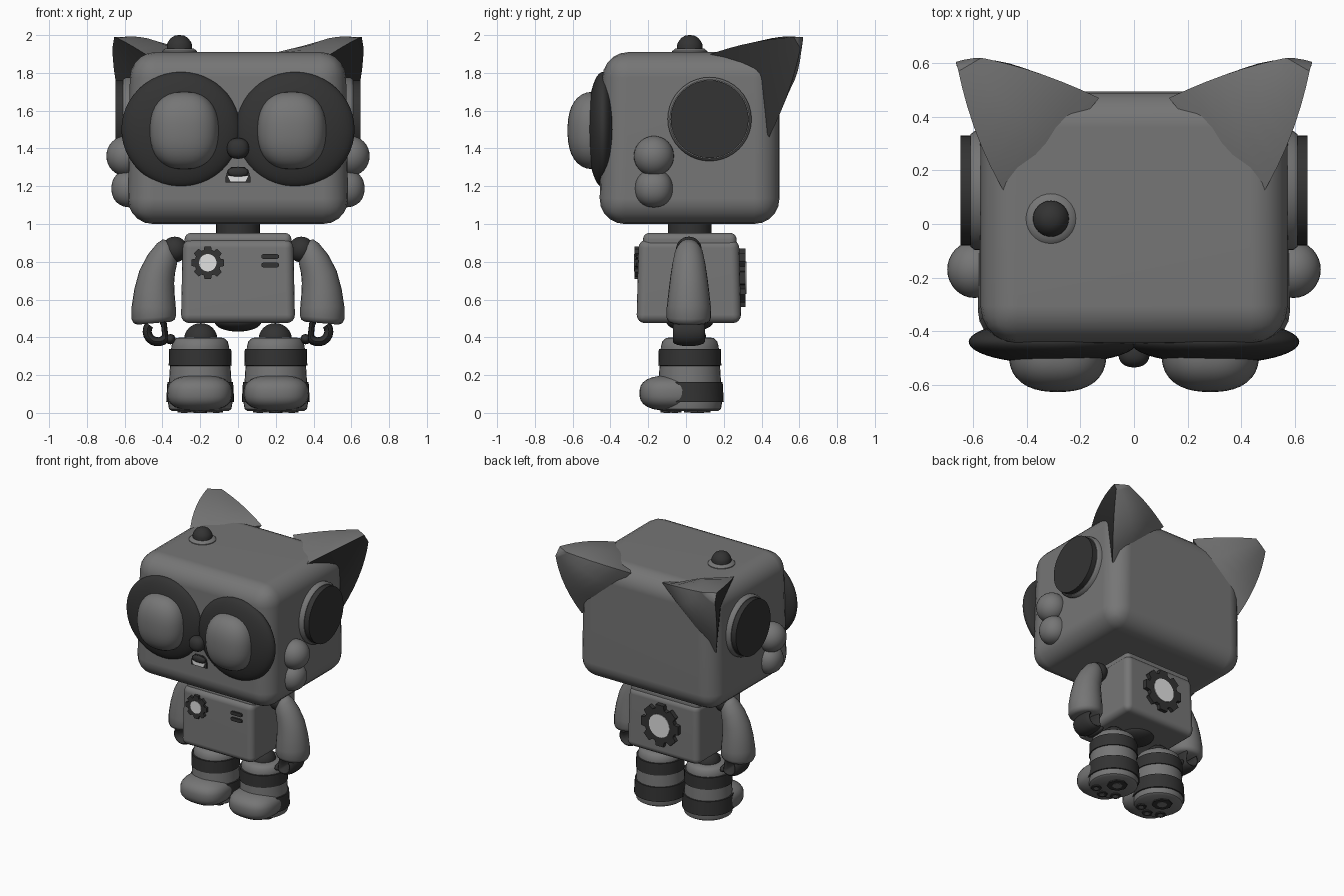
import bpy, bmesh, math
from mathutils import Vector

if "Cube" in bpy.data.objects:
    bpy.data.objects.remove(bpy.data.objects["Cube"])


def material(name, value):
    m = bpy.data.materials.new(name)
    m.diffuse_color = (value, value, value, 1)
    m.use_nodes = True
    m.node_tree.nodes["Principled BSDF"].inputs["Base Color"].default_value = m.diffuse_color
    return m


GREY = material("mid_grey", 0.18)
DARK = material("dark_grey", 0.033)
LIGHT = material("light_grey", 0.75)


def finish(name, bm, *mats, angle=40):
    bmesh.ops.recalc_face_normals(bm, faces=bm.faces)
    me = bpy.data.meshes.new(name)
    bm.to_mesh(me)
    bm.free()
    ob = bpy.data.objects.new(name, me)
    bpy.context.collection.objects.link(ob)
    for m in mats:
        me.materials.append(m)
    bpy.ops.object.select_all(action='DESELECT')
    ob.select_set(True)
    bpy.context.view_layer.objects.active = ob
    bpy.ops.object.shade_smooth_by_angle(angle=math.radians(angle))
    return ob


def blob(name, centre, radii, mat, p=2, seg=32):
    """Ellipsoid; a higher p makes it squarer."""
    bm = bmesh.new()
    bmesh.ops.create_uvsphere(bm, u_segments=seg, v_segments=seg // 2, radius=1)
    for v in bm.verts:
        k = sum(abs(c) ** p for c in v.co) ** (1 / p)
        v.co = Vector(c + r * n / k for c, r, n in zip(centre, radii, v.co))
    return finish(name, bm, mat, angle=60)


def round_box(name, lo, hi, radius, mat, taper=None, seg=4):
    bm = bmesh.new()
    bmesh.ops.create_cube(bm, size=1)
    for v in bm.verts:
        v.co = Vector(a + (b - a) * (n + 0.5) for a, b, n in zip(lo, hi, v.co))
        if taper:
            taper(v)
    bmesh.ops.bevel(bm, geom=bm.edges[:], offset=radius, segments=seg,
                    profile=0.5, affect='EDGES')
    ob = finish(name, bm, mat)
    ob.modifiers.new("normals", 'WEIGHTED_NORMAL').keep_sharp = True
    return ob


def loft(rings):
    bm = bmesh.new()
    rows = [[bm.verts.new(p) for p in ring] for ring in rings]
    n = len(rows[0])
    for a, b in zip(rows, rows[1:]):
        for i in range(n):
            bm.faces.new((a[i], a[(i + 1) % n], b[(i + 1) % n], b[i]))
    bm.faces.new(rows[0])
    bm.faces.new(rows[-1])
    return bm


def lathe(name, centre, profile, mat, axis='z', n=32):
    """profile holds (radius, height along the axis)."""
    rings = []
    for r, h in profile:
        ring = []
        for i in range(n):
            a = 2 * math.pi * i / n
            c, s = r * math.cos(a), r * math.sin(a)
            o = Vector((c, s, h)) if axis == 'z' else Vector((h, c, s))
            ring.append(Vector(centre) + o)
        rings.append(ring)
    return finish(name, loft(rings), mat)


def plate(name, pts, y0, y1, mat):
    """Outline in x and z, given depth along y."""
    return finish(name, loft([[(x, y, z) for x, z in pts] for y in (y0, y1)]), mat, angle=25)


def circle(x, z, r, n=24):
    return [(x + r * math.cos(2 * math.pi * i / n), z + r * math.sin(2 * math.pi * i / n))
            for i in range(n)]


def gear(x, z, r):
    pts = []
    for t in range(8):
        for da, k in ((-0.3, 0.8), (-0.2, 1), (0.2, 1), (0.3, 0.8)):
            a = math.pi / 4 * t + da
            pts.append((x + k * r * math.cos(a), z + k * r * math.sin(a)))
    return pts


# Head, slightly narrower at top and bottom
def head_taper(v):
    v.co.x *= 0.975 if v.co.z > 1.5 else 1.0
    if v.co.z > 1.5 and v.co.y < 0:
        v.co.y += 0.02


round_box("head", (-0.585, -0.46, 1.0), (0.585, 0.495, 1.91), 0.135, GREY, head_taper, 5)
lathe("antenna_base", (-0.31, 0.02, 0), [(0.093, 1.89), (0.093, 1.915), (0.075, 1.93)], GREY)
lathe("antenna_knob", (-0.31, 0.02, 0),
      [(0.067, 1.92), (0.067, 1.95), (0.06, 1.965), (0.045, 1.985), (0.025, 1.997), (0.004, 2.0)], DARK)

# Nose and mouth
blob("nose", (0, -0.485, 1.40), (0.058, 0.05, 0.055), DARK, 2.3)
plate("mouth", [(-0.065, 1.22), (0.065, 1.22), (0.065, 1.25), (0.055, 1.285), (0.035, 1.302),
                (-0.035, 1.302), (-0.055, 1.285), (-0.065, 1.25)], -0.466, -0.45, DARK)
plate("teeth", [(-0.04, 1.225), (0.04, 1.225), (0.055, 1.255), (-0.055, 1.255)], -0.471, -0.46, LIGHT)
blob("tongue", (0, -0.462, 1.275), (0.055, 0.02, 0.026), DARK, 2.5, 16)


def bezier(a, b, c, t):
    a, b, c = Vector(a), Vector(b), Vector(c)
    return a * (1 - t) ** 2 + b * 2 * t * (1 - t) + c * t * t


def ear(s, name):
    rings = []
    for t in (0, 0.15, 0.3, 0.45, 0.6, 0.75, 0.88, 0.96, 1):
        A = bezier((0.13, 0.47, 1.89), (0.36, 0.58, 1.95), (0.57, 0.62, 1.99), t)
        B = bezier((0.46, 0.08, 1.88), (0.60, 0.30, 1.97), (0.655, 0.57, 1.99), t)
        C = bezier((0.56, 0.44, 1.46), (0.66, 0.56, 1.70), (0.665, 0.605, 1.93), t)
        back = Vector((-0.02, 0.04, 0)) * (0.3 + t * (1 - t) * 4) * (1 - 0.7 * t)
        top = Vector((-0.02, -0.02, 0.025)) * 4 * t * (1 - t)
        hollow = Vector((-0.03, 0.02, 0.02)) * (1 - t)
        ring = [B, (A + B) / 2 + top, A, A * 0.67 + C * 0.33 + back,
                A * 0.33 + C * 0.67 + back, C, (B + C) / 2 + hollow]
        rings.append([(s * p.x, p.y, p.z) for p in ring])
    bm = loft(rings)
    bm.faces.ensure_lookup_table()
    for i in range(8 * 7):  # inner side between the front and lower edges
        if i % 7 in (5, 6):
            bm.faces[i].material_index = 1
    finish(name, bm, GREY, DARK, angle=55)


for s, side in ((-1, "left"), (1, "right")):
    ear(s, side + "_ear")
    # Goggles, eyes, cheeks and ear discs
    blob(side + "_goggle", (s * 0.302, -0.44, 1.5), (0.315, 0.082, 0.305), DARK, 2, 48)
    blob(side + "_eye", (s * 0.285, -0.485, 1.495), (0.182, 0.142, 0.205), GREY, 2.4, 40)
    blob(side + "_upper_cheek", (s * 0.595, -0.17, 1.36), (0.102, 0.106, 0.106), GREY)
    blob(side + "_lower_cheek", (s * 0.57, -0.17, 1.188), (0.1, 0.1, 0.1), GREY, 2.2)
    lathe(side + "_disc_rim", (0, 0.125, 1.555),
          [(0.222, s * 0.52), (0.222, s * 0.595), (0.21, s * 0.61)], GREY, 'x', 40)
    lathe(side + "_disc", (0, 0.125, 1.555), [(0.206, s * 0.6), (0.206, s * 0.648)], DARK, 'x', 40)

    # Arm swept along a bent path
    blob(side + "_shoulder", (s * 0.335, 0.015, 0.865), (0.068, 0.068, 0.068), DARK)
    arm = [(0.352, 0.885, 0.035, 50), (0.36, 0.875, 0.058, 50), (0.375, 0.845, 0.075, 45),
           (0.405, 0.79, 0.087, 35), (0.43, 0.72, 0.098, 20), (0.442, 0.64, 0.108, 8),
           (0.446, 0.56, 0.117, 2), (0.446, 0.505, 0.118, -4), (0.444, 0.485, 0.11, -5),
           (0.443, 0.475, 0.09, -5)]
    rings = []
    for x, z, r, tilt in arm:
        t = math.radians(tilt)
        rings.append([(s * (x + r * math.cos(a) * math.cos(t)), 0.015 + r * math.sin(a),
                       z + r * math.cos(a) * math.sin(t))
                      for a in (2 * math.pi * i / 24 for i in range(24))])
    finish(side + "_arm", loft(rings), GREY, angle=60)

    # Hooked hand, wide along y and open on the inner side
    rings = []
    for i in range(21):
        u = math.radians(75 - i * 19.5)
        k = 0.45 if i in (0, 20) else 1
        ring = []
        for j in range(16):
            a = 2 * math.pi * j / 16
            r = 0.056 + 0.024 * k * math.cos(a)
            ring.append((s * (0.425 + r * math.cos(u)), 0.015 + 0.085 * k * math.sin(a),
                         0.432 + r * math.sin(u)))
        # angle runs round the outer side; the inner upper quarter stays open
        if math.cos(u) > 0.6 and i < 6 or i > 15:
            continue
        rings.append([(s * (0.85 - s * p[0]), p[1], p[2]) for p in ring])
    finish(side + "_hand", loft(rings), DARK, angle=60)
    blob(side + "_fingertip", (s * 0.358, 0.015, 0.39), (0.027, 0.08, 0.027), DARK, 2.3, 16)

    # Banded leg
    c = (s * 0.2, 0.02, 0)
    blob(side + "_hip", (s * 0.197, 0.02, 0.39), (0.088, 0.088, 0.085), DARK)
    lathe(side + "_leg", c, [(0.15, 0.01), (0.165, 0.02), (0.172, 0.06), (0.165, 0.17), (0.16, 0.25),
                             (0.153, 0.35), (0.145, 0.38), (0.125, 0.397), (0.09, 0.4)], GREY)
    lathe(side + "_upper_band", c, [(0.14, 0.248), (0.167, 0.25), (0.164, 0.338), (0.14, 0.34)], DARK)
    lathe(side + "_lower_band", c, [(0.15, 0.055), (0.18, 0.058), (0.174, 0.163), (0.15, 0.165)], DARK)
    blob(side + "_toe", (s * 0.203, -0.07, 0.105), (0.172, 0.176, 0.094), GREY, 2.7)
    # Sole pads with pale centres
    for i, (dx, y, r) in enumerate(((0, 0.06, 0.07), (-0.085, -0.06, 0.036),
                                    (0, -0.1, 0.036), (0.085, -0.06, 0.036))):
        lathe(f"{side}_pad_{i}", (s * 0.2 + dx, y, 0), [(r, 0.002), (r, 0.03)], DARK, n=8)
        lathe(f"{side}_pad_centre_{i}", (s * 0.2 + dx, y, 0), [(r * 0.5, 0), (r * 0.5, 0.008)], GREY, n=8)


# Body, drawn in a little at the top
def body_taper(v):
    if v.co.z > 0.7:
        v.co.x *= 0.97
        v.co.y = 0.018 + (v.co.y - 0.018) * 0.96


lathe("neck", (0, 0.02, 0), [(0.116, 0.93), (0.116, 1.02)], DARK)
round_box("body", (-0.302, -0.262, 0.475), (0.302, 0.292, 0.918), 0.045, GREY, body_taper)
round_box("body_lid", (-0.283, -0.228, 0.85), (0.283, 0.268, 0.953), 0.035, GREY)
blob("pelvis", (0, 0.02, 0.485), (0.125, 0.125, 0.055), DARK)

# Chest badge and slots, back gear
plate("chest_gear", gear(-0.16, 0.795, 0.088), -0.272, -0.24, DARK)
plate("chest_gear_centre", circle(-0.16, 0.795, 0.046), -0.275, -0.26, LIGHT)
for i, z in enumerate((0.828, 0.783)):
    plate(f"chest_slot_{i}", [(0.17 + 0.046 * a, z + 0.013 * b) for a, b in
                              ((-1, -0.5), (-0.8, -1), (0.8, -1), (1, -0.5),
                               (1, 0.5), (0.8, 1), (-0.8, 1), (-1, 0.5))], -0.266, -0.24, DARK)
plate("back_gear", gear(0, 0.715, 0.158), 0.27, 0.316, DARK)
plate("back_gear_centre", circle(0, 0.715, 0.086), 0.3, 0.32, LIGHT)
